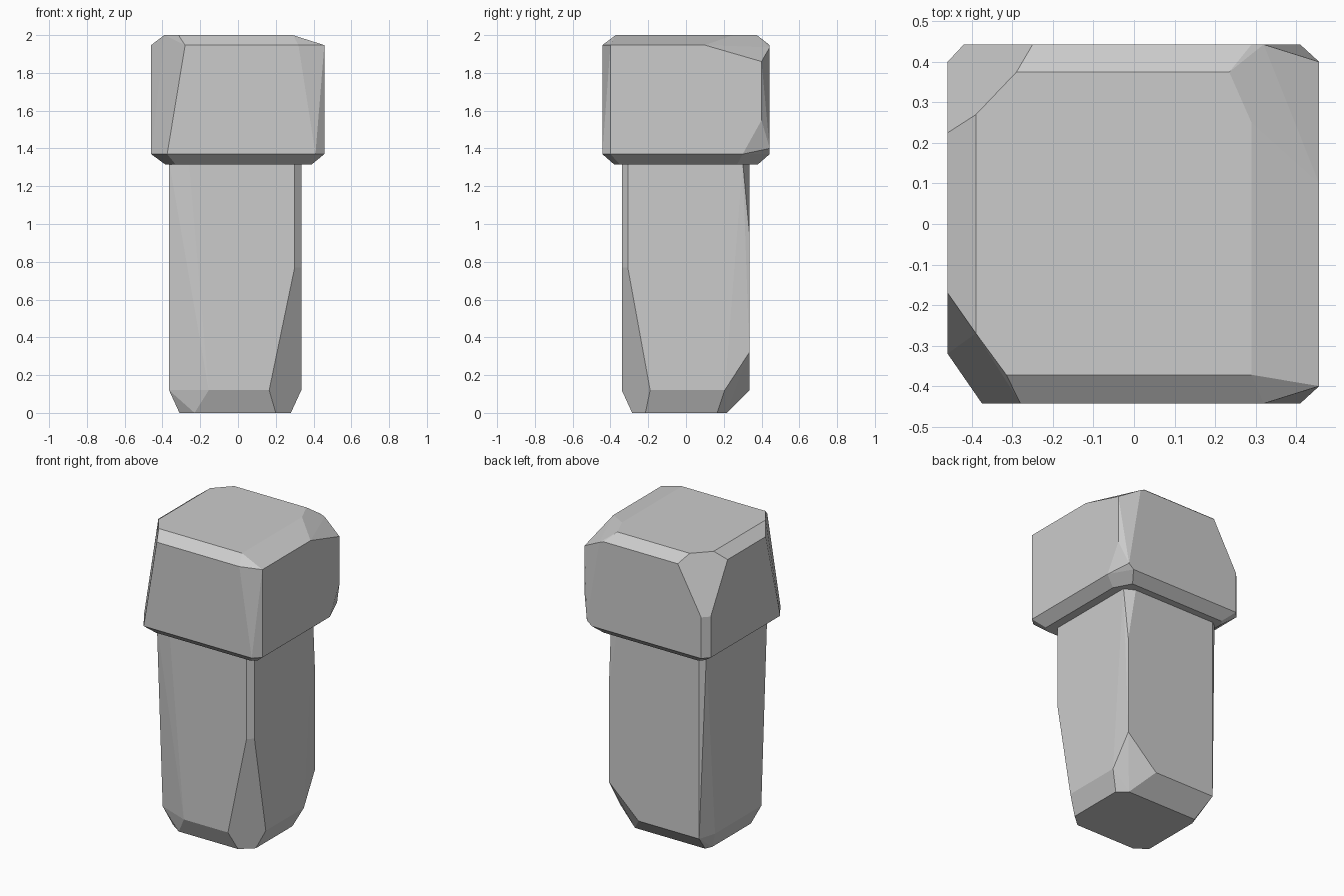
import bpy, bmesh, math


def faceted_block(name, points):
    """Flat-faced convex block wrapped around its chamfer corners."""
    bm = bmesh.new()
    for p in points:
        bm.verts.new(p)
    bmesh.ops.convex_hull(bm, input=bm.verts[:])
    bmesh.ops.delete(bm, geom=[v for v in bm.verts if not v.link_faces], context='VERTS')
    bmesh.ops.dissolve_limit(bm, angle_limit=math.radians(2.5),
                             verts=bm.verts[:], edges=bm.edges[:])
    bmesh.ops.recalc_face_normals(bm, faces=bm.faces[:])
    mesh = bpy.data.meshes.new(name)
    bm.to_mesh(mesh)
    bm.free()
    obj = bpy.data.objects.new(name, mesh)
    bpy.context.collection.objects.link(obj)
    return obj


def ring(z, corners):
    return [(x, y, z) for x, y in corners]


# Head: top face, upper bevel line, irregular corner cuts, lower bevel, underside
head = ring(2.0, [(-.39, -.27), (-.315, -.372), (.29, -.372), (.29, .25),
                  (.235, .375), (-.29, .375), (-.39, .27)])
head += ring(1.947, [(-.28, -.443), (.32, -.443), (.457, -.40), (.457, .10),
                     (.29, .443), (-.25, .443), (-.46, .225), (-.46, -.17)])
head += [(.457, .40, 1.86), (.32, .443, 1.935), (.457, .40, 1.55), (.41, .443, 1.40),
         (-.46, .40, 1.64), (-.42, .443, 1.64)]
head += ring(1.37, [(-.375, -.443), (.41, -.443), (.457, -.40), (.457, .30),
                    (.375, .443), (-.42, .443), (-.46, .40), (-.46, -.32)])
head += ring(1.315, [(-.33, -.38), (.36, -.38), (.39, -.35), (.39, .27),
                     (.33, .38), (-.36, .38), (-.385, .35), (-.385, -.30)])
faceted_block("head", head)

# Shaft: top outline, long corner chamfers, lower bevel line, foot face
shaft = ring(1.33, [(-.26, -.34), (.30, -.34), (.335, -.308), (.335, .30),
                    (.265, .335), (-.33, .335), (-.365, .31), (-.365, -.32)])
shaft += [(.30, -.34, .77), (.335, -.308, .77),
          (.325, .335, .96), (.325, .335, .32)]
shaft += ring(.12, [(-.155, -.34), (.165, -.34), (.335, -.19), (.335, .205),
                    (.11, .335), (-.33, .335), (-.365, .22), (-.365, -.26)])
shaft += ring(0, [(-.23, -.285), (.20, -.285), (.28, -.215), (.28, .165),
                  (.22, .215), (-.29, .215), (-.31, .17), (-.31, -.23)])
faceted_block("shaft", shaft)
